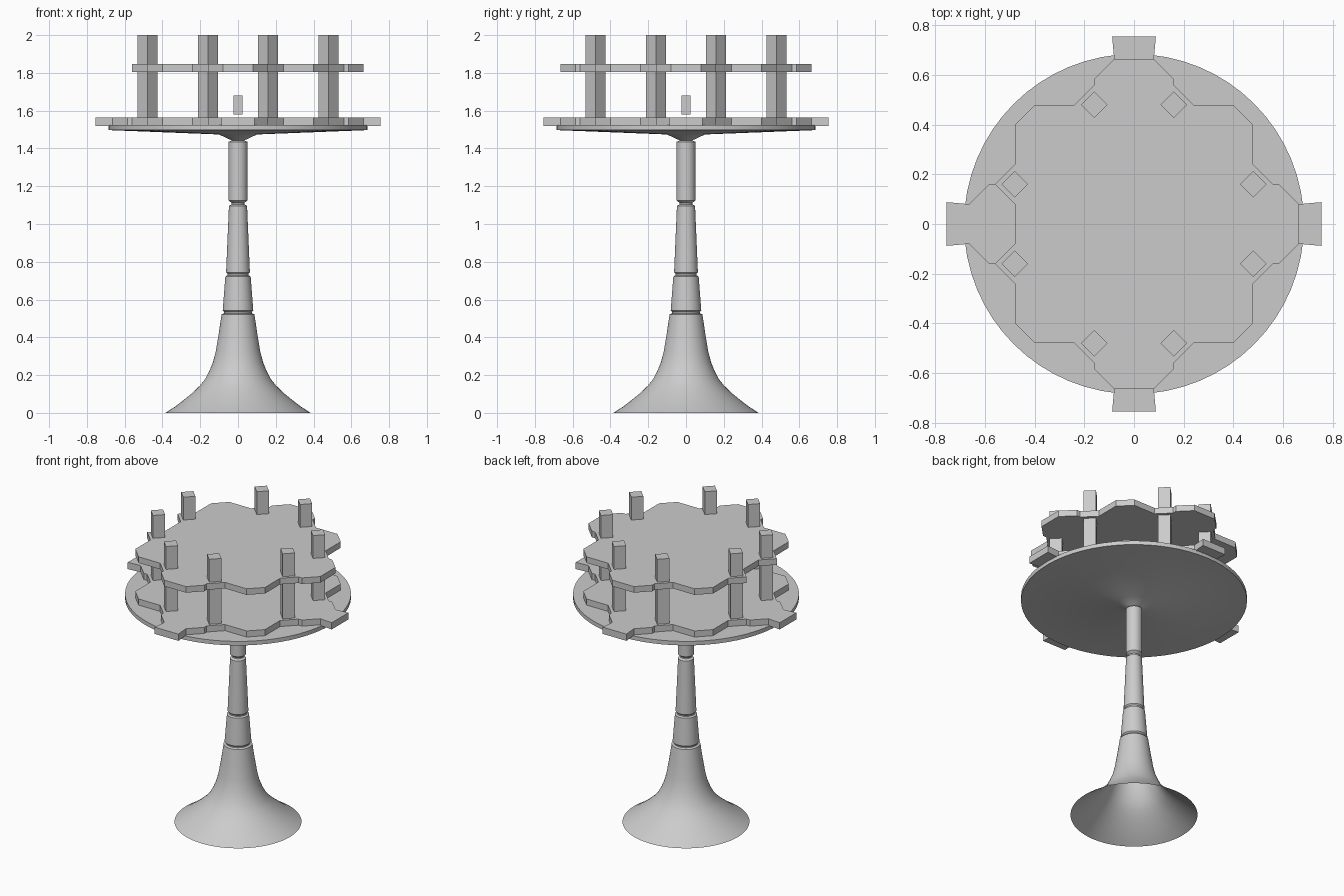
import bpy, bmesh, math
from mathutils import Matrix

if "Cube" in bpy.data.objects:
    bpy.data.objects.remove(bpy.data.objects["Cube"])


def finish(name, bm, smooth=False):
    bmesh.ops.recalc_face_normals(bm, faces=bm.faces)
    mesh = bpy.data.meshes.new(name)
    bm.to_mesh(mesh)
    bm.free()
    ob = bpy.data.objects.new(name, mesh)
    bpy.context.collection.objects.link(ob)
    if smooth:
        bpy.ops.object.select_all(action='DESELECT')
        ob.select_set(True)
        bpy.context.view_layer.objects.active = ob
        bpy.ops.object.shade_smooth_by_angle(angle=math.radians(30))
    return ob


def lathe(name, profile, steps=64, cap_top=False):
    bm = bmesh.new()
    rings = [[bm.verts.new((r * math.cos(2 * math.pi * i / steps),
                            r * math.sin(2 * math.pi * i / steps), z))
              for i in range(steps)] for r, z in profile]
    for a, b in zip(rings, rings[1:]):
        for i in range(steps):
            j = (i + 1) % steps
            bm.faces.new((a[i], a[j], b[j], b[i]))
    if cap_top:
        bm.faces.new(rings[-1])
    return finish(name, bm, smooth=True)


def plate(name, outline, z0, z1):
    bm = bmesh.new()
    face = bm.faces.new([bm.verts.new((x, y, z0)) for x, y in outline])
    ext = bmesh.ops.extrude_face_region(bm, geom=[face], use_keep_orig=True)
    for g in ext['geom']:
        if isinstance(g, bmesh.types.BMVert):
            g.co.z = z1
    return finish(name, bm)


def box(name, x, y, z0, z1, size, turn=0.0):
    bm = bmesh.new()
    bmesh.ops.create_cube(bm, size=1, matrix=(
        Matrix.Translation((x, y, (z0 + z1) / 2)) @ Matrix.Rotation(turn, 4, 'Z')
        @ Matrix.Diagonal((size, size, z1 - z0, 1))))
    return finish(name, bm)


def quarter_turn(points, k):
    for _ in range(k):
        points = [(-y, x) for x, y in points]
    return points


# Flared pedestal with three ring grooves, open underneath
lathe("pedestal", [
    (0.385, 0), (0.335, 0.032), (0.285, 0.07), (0.24, 0.107), (0.2, 0.146),
    (0.172, 0.182), (0.15, 0.225), (0.132, 0.27), (0.118, 0.325), (0.102, 0.42),
    (0.087, 0.522), (0.073, 0.527), (0.073, 0.534), (0.081, 0.542),
    (0.067, 0.722), (0.056, 0.728), (0.056, 0.736), (0.063, 0.744),
    (0.048, 1.096), (0.034, 1.104), (0.034, 1.112), (0.05, 1.125),
    (0.05, 1.435), (0.035, 1.442)])

# Round table top with shallow hub
lathe("round_top", [(0.03, 1.442), (0.055, 1.452), (0.1, 1.474), (0.685, 1.497),
                    (0.685, 1.524)], cap_top=True)

# Stepped outline: one lobe (towards +x) and the corner following it
lobe = [(0.48, -0.24), (0.56, -0.16), (0.585, -0.16), (0.665, -0.08)]
lobe_end = [(x, -y) for x, y in reversed(lobe)]
corner = [(0.48, 0.4), (0.4, 0.48)]
tab = [(0.755, -0.088), (0.755, 0.088)]
notch = [(0.48, -0.24), (0.56, -0.16), (0.48, -0.08),
         (0.48, 0.08), (0.56, 0.16), (0.48, 0.24)]

lower, upper = [], []
for k in range(4):
    lower += quarter_turn(lobe + tab + lobe_end + corner, k)
    upper += quarter_turn((notch if k == 2 else lobe + lobe_end) + corner, k)

plate("lower_tier", lower, 1.52, 1.565)
plate("upper_tier", upper, 1.806, 1.847)

# Eight diamond posts
for k in range(4):
    for n, (x, y) in enumerate(quarter_turn([(0.48, -0.16), (0.48, 0.16)], k)):
        box(f"post_{k * 2 + n + 1}", x, y, 1.54, 2.0, 0.075, math.radians(45))

# Small block floating between the tiers
box("centre_block", 0, 0, 1.58, 1.68, 0.048)
